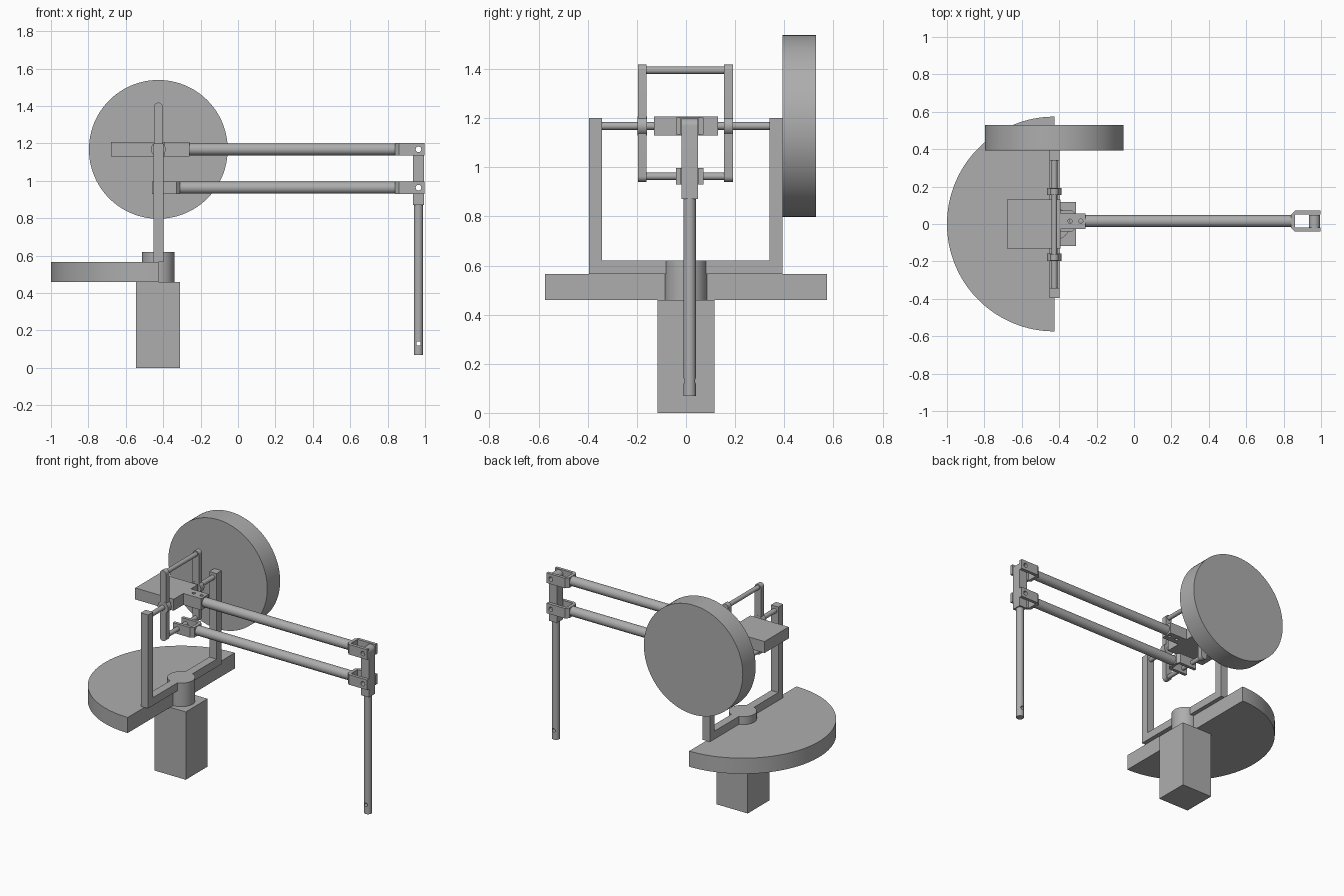
import bpy, math
from mathutils import Matrix, Vector

if "Cube" in bpy.data.objects:
    bpy.data.objects.remove(bpy.data.objects["Cube"])

grey = bpy.data.materials.new("plain grey")
grey.use_nodes = True
colour = (0.42, 0.42, 0.42, 1)
grey.diffuse_color = colour
grey.node_tree.nodes["Principled BSDF"].inputs["Base Color"].default_value = colour

PIVOT_X, TOP_Z, LOW_Z = -0.426, 1.168, 0.963   # shaft position and arm heights
ARM_Y, END_X = 0.015, 0.965                    # arm centre line and far pin
parts = []


def finish(name, obj):
    obj.name = obj.data.name = name
    obj.data.materials.append(grey)
    parts.append(obj)
    return obj


def box(name, x, y, z):
    lo, hi = Vector((x[0], y[0], z[0])), Vector((x[1], y[1], z[1]))
    bpy.ops.mesh.primitive_cube_add(size=1)
    obj = bpy.context.object
    obj.data.transform(Matrix.Translation((lo + hi) / 2) @ Matrix.Diagonal((*(hi - lo), 1)))
    return finish(name, obj)


def rod(name, start, end, radius, sides=48):
    a, b = Vector(start), Vector(end)
    bpy.ops.mesh.primitive_cylinder_add(vertices=sides, radius=radius, depth=(b - a).length)
    obj = bpy.context.object
    turn = (b - a).to_track_quat("Z", "Y").to_matrix().to_4x4()
    obj.data.transform(Matrix.Translation((a + b) / 2) @ turn)
    return finish(name, obj)


def prism(name, outline, axis, lo, hi):
    """Extrude an outline along y (points are x, z) or z (points are x, y)."""
    place = (lambda u, v, w: (u, w, v)) if axis == "y" else (lambda u, v, w: (u, v, w))
    n = len(outline)
    verts = [place(u, v, w) for w in (lo, hi) for u, v in outline]
    faces = [list(range(n)), list(range(n, 2 * n))]
    faces += [(i, (i + 1) % n, (i + 1) % n + n, i + n) for i in range(n)]
    mesh = bpy.data.meshes.new(name)
    mesh.from_pydata(verts, [], faces)
    obj = bpy.data.objects.new(name, mesh)
    bpy.context.collection.objects.link(obj)
    bpy.context.view_layer.objects.active = obj
    bpy.ops.object.mode_set(mode="EDIT")
    bpy.ops.mesh.select_all(action="SELECT")
    bpy.ops.mesh.normals_make_consistent(inside=False)
    bpy.ops.object.mode_set(mode="OBJECT")
    return finish(name, obj)


def arc(cx, cy, radius, start, end, steps):
    angles = [math.radians(start + (end - start) * i / steps) for i in range(steps + 1)]
    return [(cx + radius * math.cos(a), cy + radius * math.sin(a)) for a in angles]


def drill(obj, start, end, radius):
    cutter = rod("drill_cutter", start, end, radius, 24)
    parts.remove(cutter)
    cutter.hide_render = True
    mod = obj.modifiers.new("hole", "BOOLEAN")
    mod.operation, mod.solver, mod.object = "DIFFERENCE", "EXACT", cutter
    bpy.context.view_layer.objects.active = obj
    bpy.ops.object.modifier_apply(modifier=mod.name)
    bpy.data.objects.remove(cutter)


def cross_hole(obj, x, z, radius):
    drill(obj, (x, ARM_Y - 0.2, z), (x, ARM_Y + 0.2, z), radius)


def clevis(name, base_x, tip_x, z):
    """Forked arm end: closed and bevelled at base_x, open at tip_x."""
    d = 1 if tip_x > base_x else -1
    wide, gap = 0.056, 0.035
    half = [(base_x, wide - 0.02), (base_x + d * 0.02, wide), (tip_x, wide),
            (tip_x, gap), (base_x + d * 0.022, gap)]
    outline = half + [(x, -y) for x, y in reversed(half)]
    outline = [(x, y + ARM_Y) for x, y in outline]
    return prism(name, outline, "z", z - 0.034, z + 0.034)


# Base: post, half-round table and hub
box("base_post", (-0.545, -0.31), (-0.117, 0.117), (0, 0.46))
prism("half_round_table", arc(PIVOT_X, 0, 0.574, 90, 270, 64), "z", 0.46, 0.566)
rod("hub", (PIVOT_X, 0, 0.46), (PIVOT_X, 0, 0.62), 0.086)

# U-shaped support frame
frame_x = (-0.453, -0.398)
box("frame_base", frame_x, (-0.395, 0.392), (0.566, 0.62))
for side, y in (("right", (-0.395, -0.342)), ("left", (0.339, 0.392))):
    box("frame_upright_" + side, frame_x, y, (0.62, 1.2))

# Main shaft, wheel and counterweight block
rod("main_shaft", (PIVOT_X, -0.345, TOP_Z), (PIVOT_X, 0.395, TOP_Z), 0.016)
rod("wheel", (PIVOT_X, 0.392, TOP_Z), (PIVOT_X, 0.53, TOP_Z), 0.371, 96)
box("counterweight_block", (-0.68, -0.392), (-0.13, 0.13), (1.129, 1.207))

# Swinging inner frame
TIP_Z = 1.395
for side, y in (("right", -0.178), ("left", 0.173)):
    outline = arc(PIVOT_X, TIP_Z, 0.023, 0, 180, 16) + arc(PIVOT_X, LOW_Z, 0.023, 180, 360, 16)
    prism("swing_bar_" + side, outline, "y", y - 0.018, y + 0.018)
    rod("swing_boss_" + side, (PIVOT_X, y - 0.019, TOP_Z), (PIVOT_X, y + 0.019, TOP_Z), 0.039)
for name, z in (("upper", TIP_Z), ("lower", LOW_Z)):
    rod("swing_cross_rod_" + name, (PIVOT_X, -0.17, z), (PIVOT_X, 0.165, z), 0.015)

# Upper arm socket with two screw holes
socket = box("arm_socket", (-0.4, -0.258), (ARM_Y - 0.041, ARM_Y + 0.041), (1.129, 1.207))
for x in (-0.342, -0.284):
    drill(socket, (x, ARM_Y, 1.1), (x, ARM_Y, 1.25), 0.011)

# Parallel arms with forked ends
rod("upper_arm", (-0.262, ARM_Y, TOP_Z), (0.842, ARM_Y, TOP_Z), 0.032)
rod("lower_arm", (-0.312, ARM_Y, LOW_Z), (0.842, ARM_Y, LOW_Z), 0.032)
clevis("lower_arm_inner_fork", -0.31, -0.46, LOW_Z)
for name, z in (("upper", TOP_Z), ("lower", LOW_Z)):
    fork = clevis(name + "_arm_outer_fork", 0.84, 0.997, z)
    cross_hole(fork, END_X, z, 0.015)

# End link joining both arms, and the hanging rod
outline = arc(END_X, TOP_Z, 0.03, 0, 180, 20) + [(END_X - 0.03, 0.87), (END_X + 0.03, 0.87)]
link = prism("end_link", outline, "y", ARM_Y - 0.034, ARM_Y + 0.034)
for z in (TOP_Z, LOW_Z):
    cross_hole(link, END_X, z, 0.015)
hanging = rod("hanging_rod", (END_X, ARM_Y, 0.068), (END_X, ARM_Y, 0.875), 0.025)
cross_hole(hanging, END_X, 0.13, 0.012)

# Smooth the round surfaces, keep edges sharp
bpy.ops.object.select_all(action="DESELECT")
for obj in parts:
    obj.select_set(True)
bpy.context.view_layer.objects.active = parts[0]
bpy.ops.object.shade_smooth_by_angle(angle=math.radians(30))
